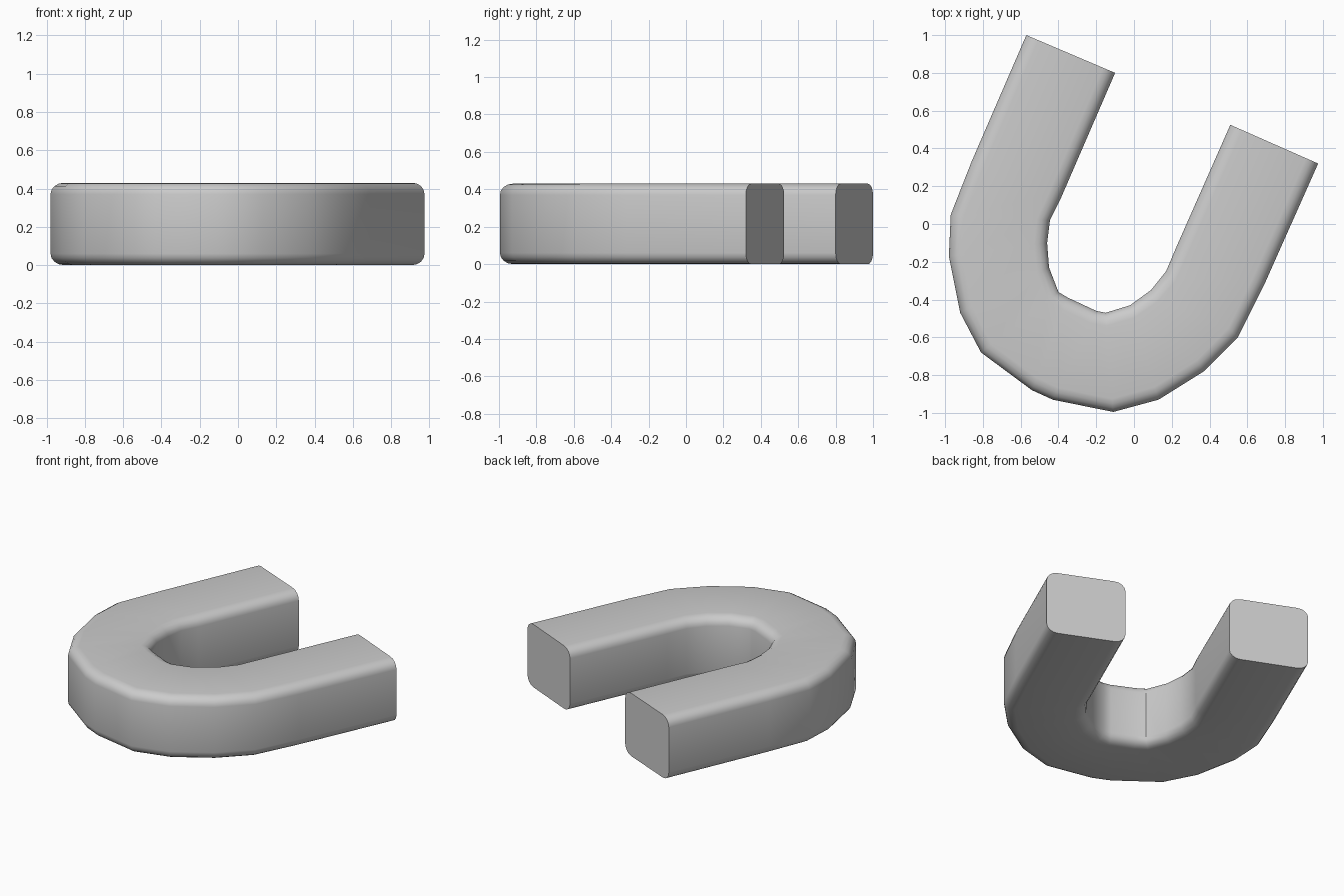
import bpy, bmesh
from math import sin, cos, pi
from mathutils import Vector

if "Cube" in bpy.data.objects:
    bpy.data.objects.remove(bpy.data.objects["Cube"])

H, RX, RZ, SEG = 0.43, 0.07, 0.06, 4

# Outer and inner edge points of each station along the U
stations = [
    ((-0.57, 1.00), (-0.10, 0.80)), ((-0.86, 0.33), (-0.39, 0.13)),
    ((-0.97, 0.05), (-0.445, 0.02)), ((-0.98, -0.17), (-0.46, -0.10)),
    ((-0.92, -0.47), (-0.45, -0.23)), ((-0.81, -0.68), (-0.40, -0.36)),
    ((-0.54, -0.88), (-0.35, -0.39)), ((-0.43, -0.93), (-0.20, -0.46)),
    ((-0.11, -0.995), (-0.15, -0.47)), ((0.13, -0.93), (-0.02, -0.43)),
    ((0.37, -0.78), (0.09, -0.35)), ((0.55, -0.60), (0.17, -0.25)),
    ((0.69, -0.32), (0.225, -0.12)), ((0.975, 0.32), (0.51, 0.525)),
]


def rounded_section(width):
    """Rounded rectangle: u runs from outer to inner edge, v is height."""
    pts = []
    for k, (u, v) in enumerate([(width - RX, H - RZ), (RX, H - RZ),
                                (RX, RZ), (width - RX, RZ)]):
        for s in range(SEG + 1):
            a = (k + s / SEG) * pi / 2
            pts.append((u + RX * cos(a), v + RZ * sin(a)))
    return pts


# Horseshoe body: sections bridged along the path, flat capped poles
bm = bmesh.new()
rings = []
for o, i in stations:
    o, i = Vector(o), Vector(i)
    d = (i - o).normalized()
    rings.append([bm.verts.new((*(o + d * u), v))
                  for u, v in rounded_section((i - o).length)])
n = len(rings[0])
for a, b in zip(rings, rings[1:]):
    for k in range(n):
        j = (k + 1) % n
        bm.faces.new((a[k], a[j], b[j], b[k]))
bm.faces.new(rings[0])
bm.faces.new(rings[-1])
bmesh.ops.recalc_face_normals(bm, faces=bm.faces)

mesh = bpy.data.meshes.new("horseshoe_magnet")
bm.to_mesh(mesh)
bm.free()
magnet = bpy.data.objects.new("horseshoe_magnet", mesh)
bpy.context.collection.objects.link(magnet)
bpy.context.view_layer.objects.active = magnet
magnet.select_set(True)
bpy.ops.object.shade_smooth_by_angle(angle=pi / 5)
